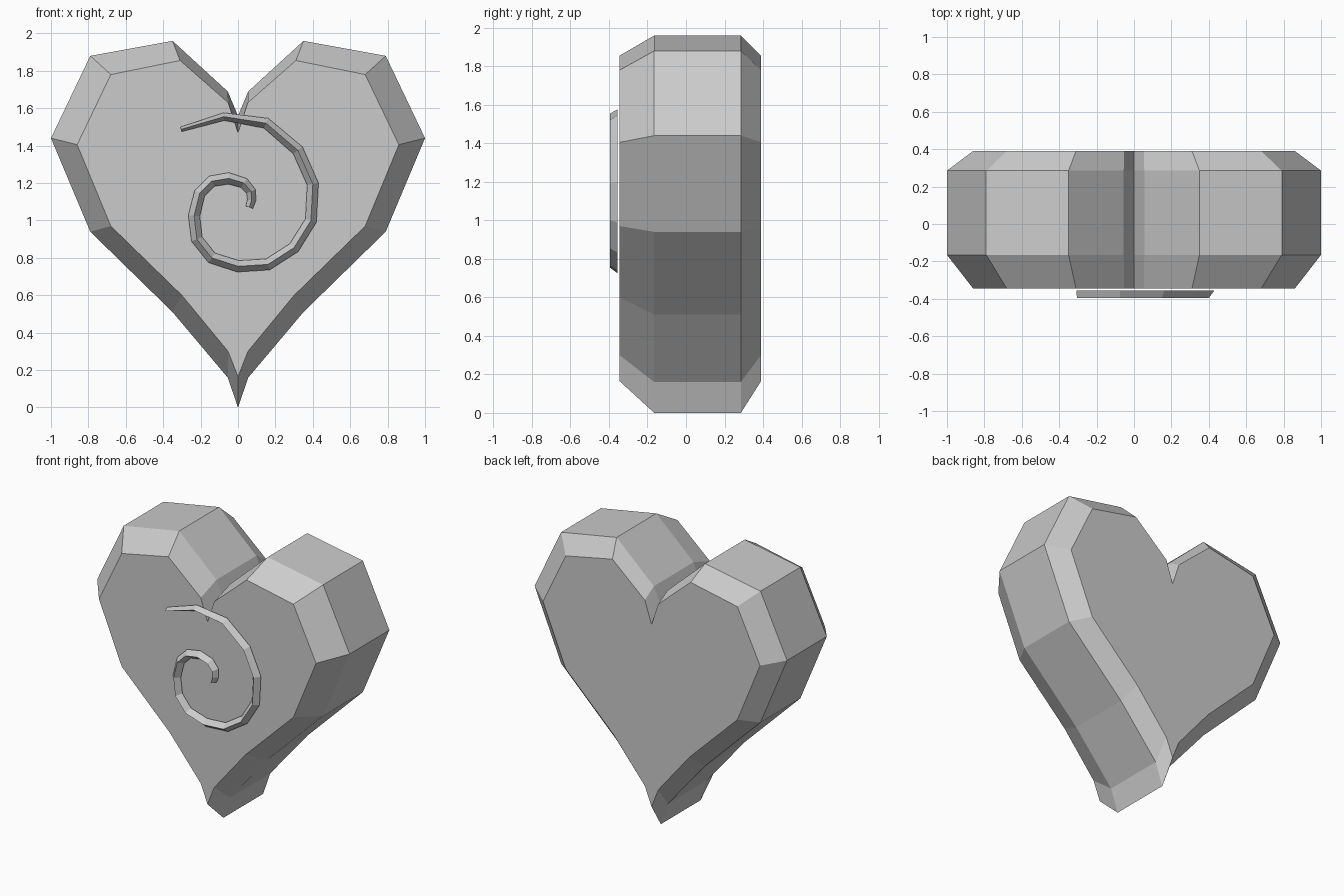
import bpy
import bmesh
from mathutils import Vector

cube = bpy.data.objects.get("Cube")
if cube:
    bpy.data.objects.remove(cube, do_unlink=True)

stone = bpy.data.materials.new("light grey")
stone.use_nodes = True
GREY = (0.6, 0.6, 0.6, 1)
stone.diffuse_color = GREY
stone.node_tree.nodes["Principled BSDF"].inputs["Base Color"].default_value = GREY


def loft(name, rings):
    """Skin a list of equal-length closed rings and cap both ends."""
    bm = bmesh.new()
    loops = [[bm.verts.new(p) for p in ring] for ring in rings]
    for a, b in zip(loops, loops[1:]):
        for i in range(len(a)):
            j = (i + 1) % len(a)
            bm.faces.new((a[i], a[j], b[j], b[i]))
    bm.faces.new(loops[0])
    bm.faces.new(loops[-1])
    bmesh.ops.recalc_face_normals(bm, faces=bm.faces)
    mesh = bpy.data.meshes.new(name)
    bm.to_mesh(mesh)
    bm.free()
    mesh.materials.append(stone)
    obj = bpy.data.objects.new(name, mesh)
    bpy.context.collection.objects.link(obj)
    return obj


def heart_ring(half, y):
    """Mirror a half outline (notch to tip) into a full ring at depth y."""
    full = half + [(-x, z) for x, z in half[-2:0:-1]]
    return [(x, y, z) for x, z in full]


# Heart body: wide middle band with bevelled front and back
outer = [(0, 1.56), (0.055, 1.69), (0.35, 1.96), (0.79, 1.88), (1, 1.44),
         (0.79, 0.94), (0.35, 0.51), (0.055, 0.16), (0, 0)]
inner = [(0, 1.47), (0.053, 1.63), (0.31, 1.855), (0.68, 1.78), (0.86, 1.405),
         (0.68, 0.97), (0.3, 0.6), (0.053, 0.3), (0, 0.165)]
loft("heart_body", [heart_ring(inner, -0.345), heart_ring(outer, -0.165),
                    heart_ring(outer, 0.285), heart_ring(inner, 0.39)])

# Spiral ornament: ridged strip floating just off the front
path = [(-0.305, 1.487), (-0.075, 1.555), (0.15, 1.52), (0.32, 1.375),
        (0.4, 1.195), (0.39, 1.0), (0.3, 0.855), (0.16, 0.765), (0, 0.755),
        (-0.14, 0.8), (-0.22, 0.9), (-0.235, 1.025), (-0.205, 1.145),
        (-0.14, 1.21), (-0.05, 1.225), (0.032, 1.2), (0.07, 1.155),
        (0.073, 1.108), (0.06, 1.07)]
points = [Vector(p) for p in path]
last = len(points) - 1
rings = []
for i, p in enumerate(points):
    before = (p - points[max(i - 1, 0)]).normalized()
    after = (points[min(i + 1, last)] - p).normalized()
    along = (before + after).normalized()
    side = Vector((-along.y, along.x))
    # Thin at the outer end, fullest in the middle, slimmer at the core
    width = min(0.013 + 0.008 * i, 0.031, 0.02 + 0.003 * (last - i))
    a, b = p + side * width, p - side * width
    rings.append([(a.x, -0.355, a.y), (p.x, -0.395, p.y), (b.x, -0.355, b.y)])
loft("spiral_ornament", rings)
